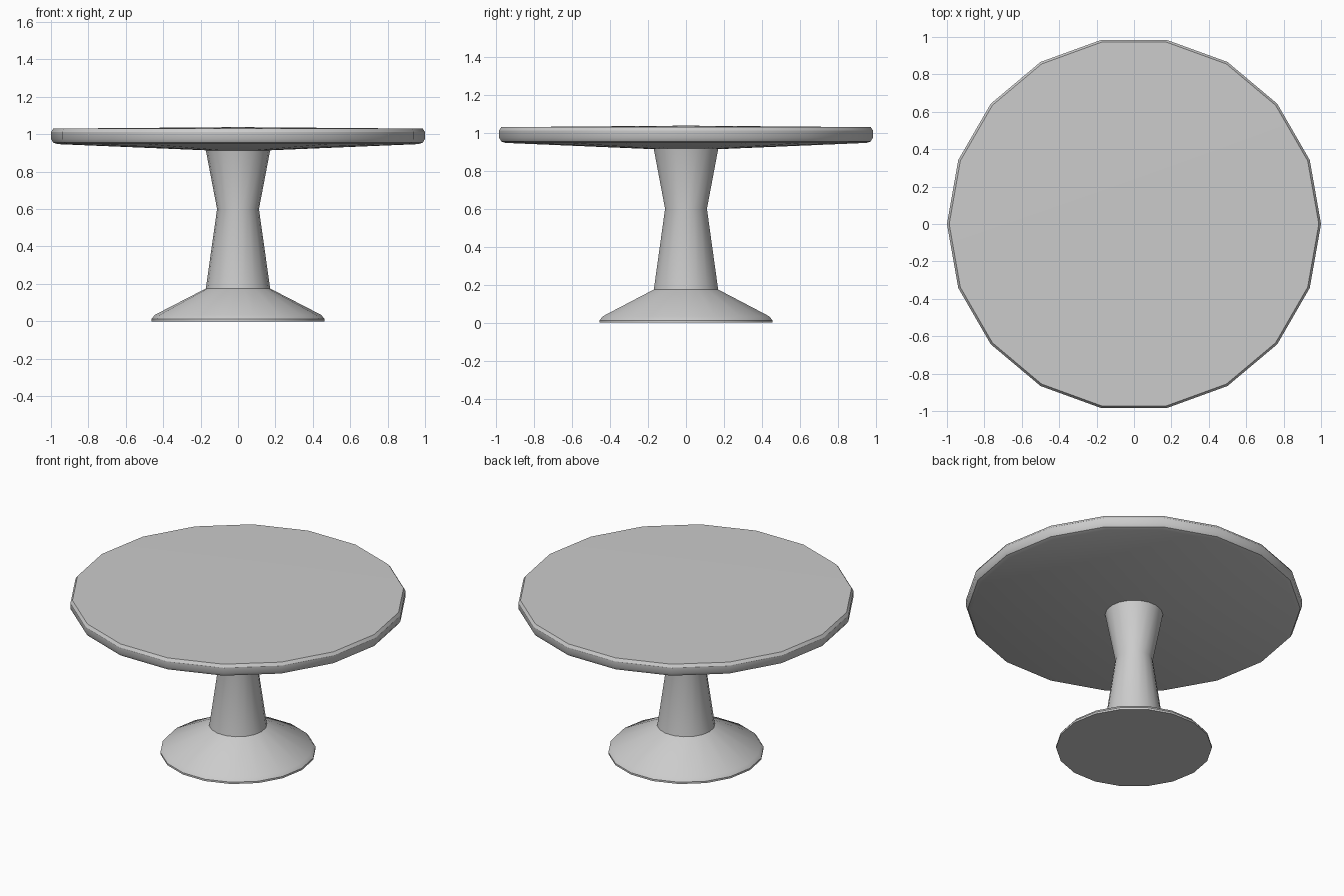
import bpy, bmesh, math

if "Cube" in bpy.data.objects:
    bpy.data.objects.remove(bpy.data.objects["Cube"])

SIDES = 18


def lathe(name, profile):
    """Revolve an (r, z) profile, listed bottom to top; r = 0 closes to a point."""
    bm = bmesh.new()
    rings = []
    for r, z in profile:
        if r == 0:
            rings.append([bm.verts.new((0, 0, z))] * SIDES)
        else:
            rings.append([bm.verts.new((r * math.cos(2 * math.pi * i / SIDES),
                                        r * math.sin(2 * math.pi * i / SIDES), z))
                          for i in range(SIDES)])
    for low, high in zip(rings, rings[1:]):
        for i in range(SIDES):
            j = (i + 1) % SIDES
            corners = dict.fromkeys((low[i], low[j], high[j], high[i]))
            bm.faces.new(list(corners))
    mesh = bpy.data.meshes.new(name)
    bm.to_mesh(mesh)
    bm.free()
    obj = bpy.data.objects.new(name, mesh)
    bpy.context.collection.objects.link(obj)
    bpy.ops.object.select_all(action='DESELECT')
    obj.select_set(True)
    bpy.context.view_layer.objects.active = obj
    bpy.ops.object.shade_smooth_by_angle(angle=math.radians(32))
    return obj


# Flared foot with a flat underside
lathe("foot", [(0, 0), (0.463, 0), (0.463, 0.012), (0.445, 0.034), (0.172, 0.175)])

# Waisted column
lathe("column", [(0.172, 0.175), (0.112, 0.6), (0.172, 0.914)])

# Round top with a sloped underside and rounded rim
lathe("tabletop", [(0.172, 0.914), (0.965, 0.947), (0.988, 0.955), (1.0, 0.975),
                   (1.0, 1.012), (0.988, 1.03), (0, 1.038)])
